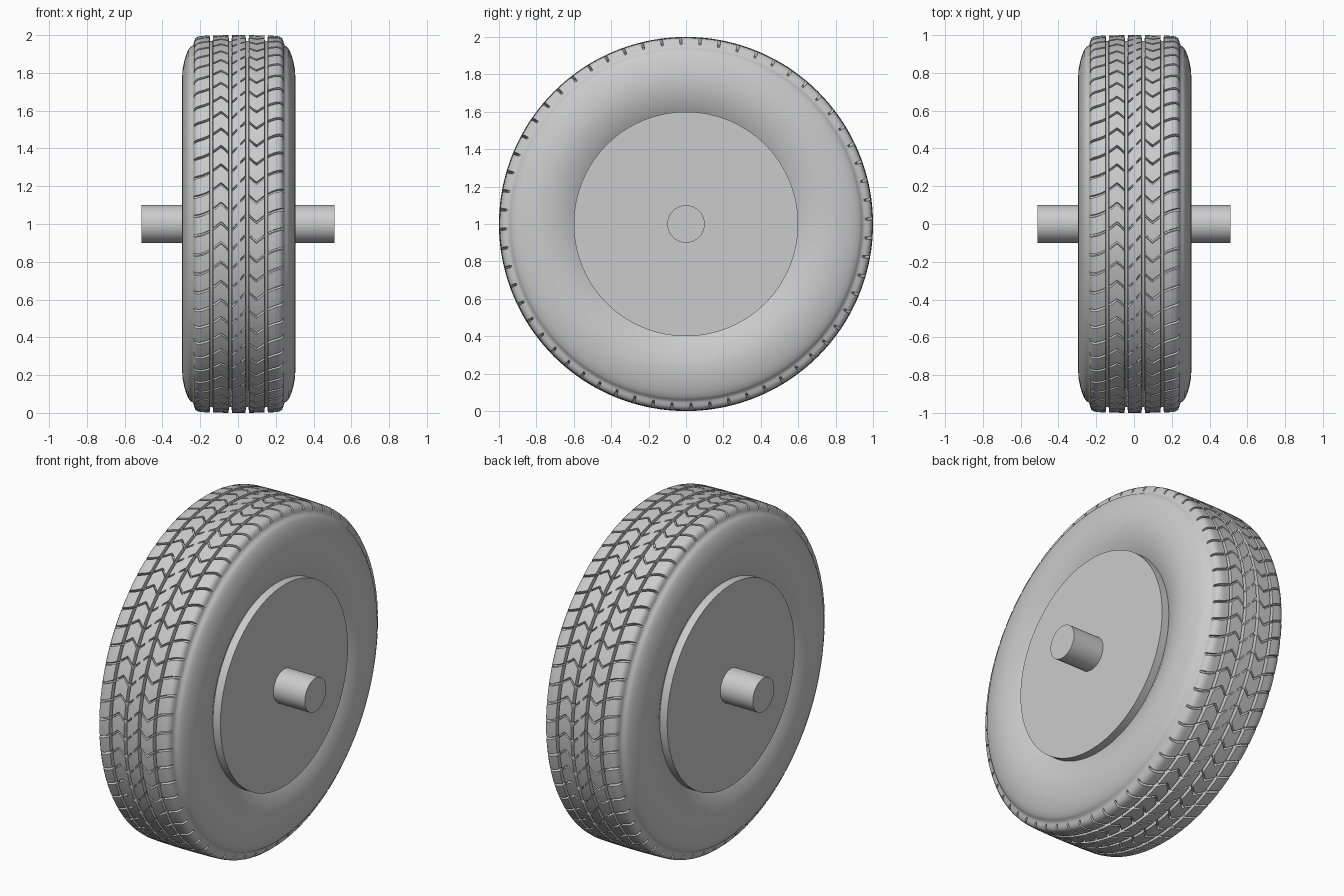
import bpy, bmesh, math

cube = bpy.data.objects.get("Cube")
if cube:
    bpy.data.objects.remove(cube, do_unlink=True)

grey = bpy.data.materials.new("plain grey")
grey.use_nodes = True
COLOR = (0.6, 0.6, 0.6, 1)
grey.diffuse_color = COLOR
grey.node_tree.nodes["Principled BSDF"].inputs["Base Color"].default_value = COLOR

PITCHES = 60          # tread blocks around the tyre
DEPTH = 0.03          # circumferential groove depth
SIPE = 0.025          # cross groove depth
GROOVES = (0.045, 0.145)
SHOULDER = 0.235


def finish(obj):
    obj.data.materials.append(grey)
    bpy.ops.object.select_all(action="DESELECT")
    obj.select_set(True)
    bpy.context.view_layer.objects.active = obj
    bpy.ops.object.shade_smooth_by_angle(angle=math.radians(32))


def drum(name, radius, x0, x1, segments):
    bpy.ops.mesh.primitive_cylinder_add(
        vertices=segments, radius=radius, depth=x1 - x0,
        location=((x0 + x1) / 2, 0, 1), rotation=(0, math.pi / 2, 0))
    obj = bpy.context.object
    obj.name = name
    finish(obj)


def half_profile():
    """Columns from the crown to the bead: x, radius, groove depth, sipe depth."""
    cols = []

    def rib(a, b, n):
        for i in range(n + 1):
            x = a + (b - a) * i / n
            fade = min(1, max(0, (x - 0.012) / 0.012))
            cols.append((x, 1 - 0.1 * x * x, 0, SIPE * fade))

    start = 0.0
    for g, n in zip(GROOVES, (4, 6)):
        rib(start, g - 0.009, n)
        for x in (g - 0.007, g + 0.007):
            cols.append((x, 1, DEPTH, SIPE))
        start = g + 0.009
    rib(start, 0.2, 4)
    # shoulder, with the cross grooves running out
    cols.extend([(0.218, 0.992, 0, SIPE), (0.23, 0.982, 0, 0.02),
                 (0.236, 0.968, 0, 0.008), (0.239, 0.955, 0, 0)])
    # raised shoulder step and bulging sidewall
    wall = [(0.244, 0.945), (0.255, 0.938), (0.265, 0.926), (0.277, 0.9),
            (0.288, 0.865), (0.297, 0.82), (0.3, 0.775), (0.297, 0.73),
            (0.287, 0.685), (0.272, 0.64), (0.252, 0.6), (0.24, 0.58)]
    cols.extend((x, r, 0, 0) for x, r in wall)
    return cols


def sweep(x):
    """Angle offset of the cross grooves: odd in x, so both sides match."""
    s, edge = abs(x), GROOVES[0]
    if s < edge:
        off = -1.1 * s
    else:
        t = min((s - edge) / (SHOULDER - edge), 1)
        off = -1.1 * edge + 0.12 * (1 - (1 - t) ** 1.8)
    return math.copysign(off, x)


def build_tyre():
    half = half_profile()
    cols = [(-c[0],) + c[1:] for c in reversed(half[1:])] + half
    # rows in one pitch: fraction and whether the row is in the cross groove
    pitch = [(0, 0), (0.02, 1), (0.11, 1), (0.13, 0), (0.42, 0), (0.71, 0)]
    bm = bmesh.new()
    rings = []
    for p in range(PITCHES):
        for frac, cut in pitch:
            base = math.tau * (p + frac) / PITCHES
            ring = []
            for x, r, groove, sipe in cols:
                rad = r - max(groove, sipe * cut)
                a = base + sweep(x)
                ring.append(bm.verts.new((x + 0.004, -rad * math.cos(a),
                                          1 + rad * math.sin(a))))
            rings.append(ring)
    for i, ring in enumerate(rings):
        nxt = rings[(i + 1) % len(rings)]
        for j in range(len(cols) - 1):
            bm.faces.new((ring[j], ring[j + 1], nxt[j + 1], nxt[j]))
    bmesh.ops.recalc_face_normals(bm, faces=bm.faces)
    mesh = bpy.data.meshes.new("tyre")
    bm.to_mesh(mesh)
    bm.free()
    obj = bpy.data.objects.new("tyre", mesh)
    bpy.context.collection.objects.link(obj)
    finish(obj)


build_tyre()
drum("wheel_disc", 0.6, -0.296, 0.304, 128)
drum("axle", 0.1, -0.51, 0.51, 64)
